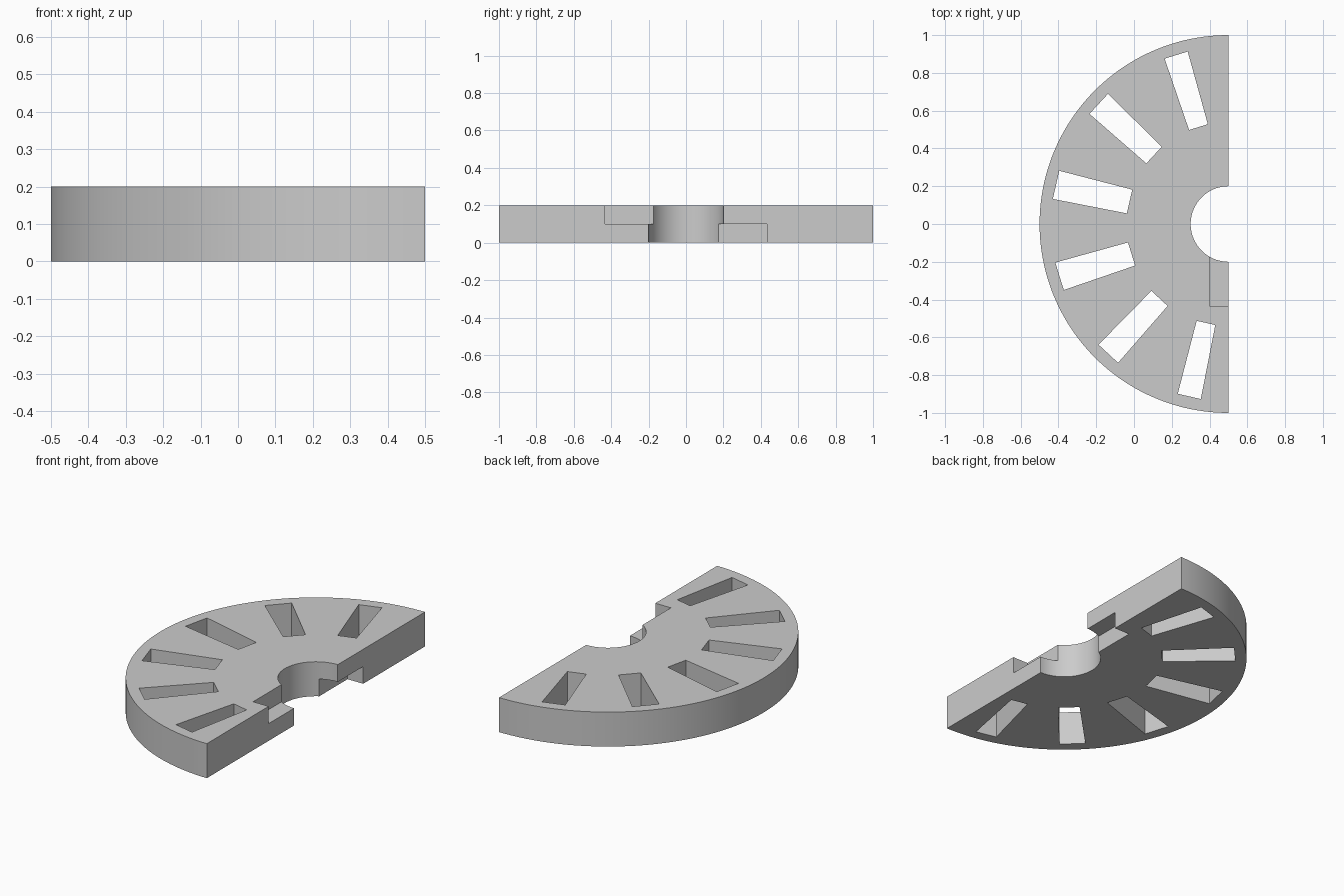
import bpy
import bmesh
import math
from mathutils import Vector

CENTRE = Vector((0.5, 0, 0))   # axis of the half disc
HEIGHT = 0.2

cube = bpy.data.objects.get("Cube")
if cube:
    bpy.data.objects.remove(cube, do_unlink=True)

grey = bpy.data.materials.new("plain grey")
grey.use_nodes = True
colour = (0.6, 0.6, 0.6, 1)
grey.diffuse_color = colour
grey.node_tree.nodes["Principled BSDF"].inputs["Base Color"].default_value = colour


def polar(radius, degrees):
    a = math.radians(degrees)
    return CENTRE + Vector((radius * math.cos(a), radius * math.sin(a), 0))


def arc(radius, start, end, steps):
    return [polar(radius, start + (end - start) * i / steps) for i in range(steps + 1)]


def prism(name, outline, bottom, top):
    """Upright solid raised from a flat outline."""
    bm = bmesh.new()
    face = bm.faces.new([bm.verts.new((p[0], p[1], bottom)) for p in outline])
    raised = bmesh.ops.extrude_face_region(bm, geom=[face])["geom"]
    bmesh.ops.translate(bm, vec=(0, 0, top - bottom),
                        verts=[v for v in raised if isinstance(v, bmesh.types.BMVert)])
    bmesh.ops.recalc_face_normals(bm, faces=bm.faces)
    mesh = bpy.data.meshes.new(name)
    bm.to_mesh(mesh)
    bm.free()
    mesh.materials.append(grey)
    obj = bpy.data.objects.new(name, mesh)
    bpy.context.collection.objects.link(obj)
    return obj


def cut(target, cutter):
    """Subtract the cutter and discard it."""
    cutter.hide_render = True
    mod = target.modifiers.new("cut", 'BOOLEAN')
    mod.operation = 'DIFFERENCE'
    mod.solver = 'EXACT'
    mod.object = cutter
    bpy.context.view_layer.objects.active = target
    bpy.ops.object.modifier_apply(modifier=mod.name)
    bpy.data.objects.remove(cutter, do_unlink=True)


# Half disc with a half-round bore
outline = arc(1, 90, 270, 96) + arc(0.2, 270, 90, 48)
disc = prism("half_disc", outline, 0, HEIGHT)

# Radial slots, slightly wider towards the rim
inner_widths = (0.104, 0.12, 0.129, 0.128, 0.117, 0.101)
for i, width in enumerate(inner_widths):
    angle = 107.2 + 30 * i
    corners = []
    for radius, half in ((0.537, width / 2), (0.936, width / 2 + 0.012)):
        out = polar(1, angle) - CENTRE
        side = Vector((-out.y, out.x, 0)) * half
        mid = CENTRE + out * radius
        corners.append((mid - side, mid + side))
    (a, b), (c, d) = corners
    cut(disc, prism("slot_cutter", [a, c, d, b], -0.1, HEIGHT + 0.1))

# Interlocking notches: upper half on the front side, lower half on the back
for side, bottom, top in ((-1, HEIGHT / 2, HEIGHT + 0.1), (1, -0.1, HEIGHT / 2)):
    notch = [(0.4, side * 0.1), (0.6, side * 0.1), (0.6, side * 0.433), (0.4, side * 0.433)]
    cut(disc, prism("notch_cutter", notch, bottom, top))

# Smooth curved walls, crisp corners
bpy.ops.object.select_all(action='DESELECT')
disc.select_set(True)
bpy.context.view_layer.objects.active = disc
bpy.ops.object.shade_smooth_by_angle(angle=math.radians(30))
